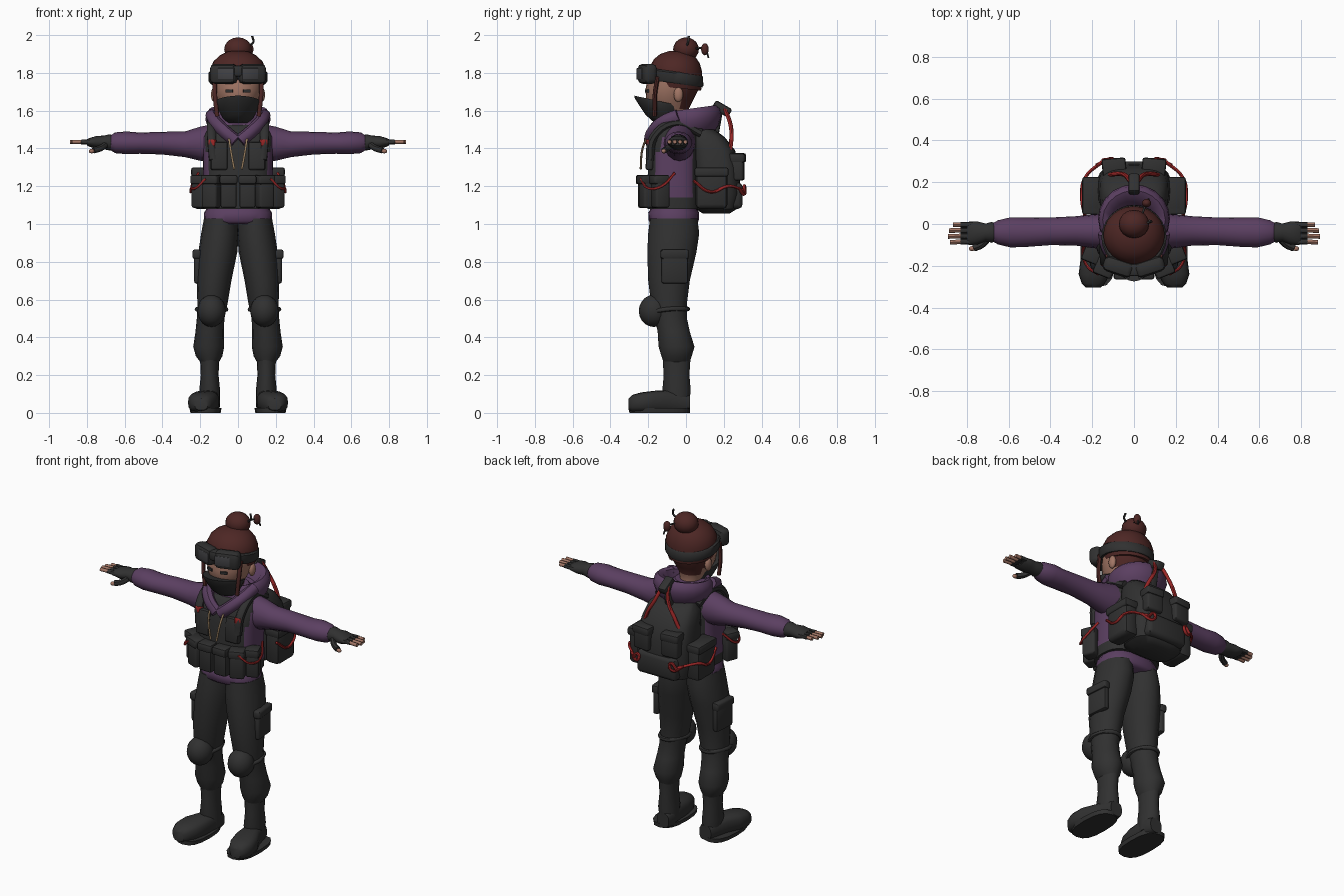
import bpy, bmesh
from math import cos, sin, pi, radians, copysign
from mathutils import Matrix, Vector

if "Cube" in bpy.data.objects:
    bpy.data.objects.remove(bpy.data.objects["Cube"])


def make_material(name, r, g, b):
    mat = bpy.data.materials.new(name)
    mat.use_nodes = True
    mat.diffuse_color = (r, g, b, 1)
    mat.node_tree.nodes["Principled BSDF"].inputs["Base Color"].default_value = (r, g, b, 1)
    return mat


charcoal = make_material("charcoal cloth", .03, .03, .03)
purple = make_material("purple cloth", .105, .05, .12)
auburn = make_material("auburn hair", .075, .02, .018)
red = make_material("red cord", .33, .02, .02)
skin = make_material("skin", .36, .18, .13)
tan = make_material("tan cord", .3, .2, .11)
grey = make_material("grey lens", .055, .055, .06)


def finish(name, mesh, mat, mirror):
    obj = bpy.data.objects.new(name, mesh)
    bpy.context.collection.objects.link(obj)
    mesh.materials.append(mat)
    if mirror:
        obj.modifiers.new("Mirror", "MIRROR")
    return obj


def from_bmesh(name, bm, mat, mirror):
    bmesh.ops.recalc_face_normals(bm, faces=bm.faces)
    mesh = bpy.data.meshes.new(name)
    bm.to_mesh(mesh)
    bm.free()
    return finish(name, mesh, mat, mirror)


def loft(name, mat, rings, axis=2, sides=16, power=2, tilt=0, mirror=False):
    """Skin rings of (position, centre a, centre b, radius a, radius b) along an axis."""
    bm = bmesh.new()
    loops = []
    for t, a, b, ra, rb in rings:
        loop = []
        for i in range(sides):
            c, s = cos(2 * pi * i / sides), sin(2 * pi * i / sides)
            da = copysign(abs(c) ** (2 / power), c) * ra
            db = copysign(abs(s) ** (2 / power), s) * rb
            co = [0, 0, 0]
            co[axis] = t + tilt * db
            co[(axis + 1) % 3] = a + da
            co[(axis + 2) % 3] = b + db
            loop.append(bm.verts.new(co))
        loops.append(loop)
    for low, high in zip(loops, loops[1:]):
        for i in range(sides):
            j = (i + 1) % sides
            bm.faces.new((low[i], low[j], high[j], high[i]))
    bm.faces.new(loops[0][::-1])
    bm.faces.new(loops[-1])
    return from_bmesh(name, bm, mat, mirror)


def box(name, mat, centre, size, bevel=.012, turn=0, lean=0, mirror=False):
    bm = bmesh.new()
    bmesh.ops.create_cube(bm, size=1)
    bmesh.ops.scale(bm, vec=size, verts=bm.verts)
    if bevel:
        bmesh.ops.bevel(bm, geom=bm.edges[:], offset=bevel, segments=2, profile=.5, affect="EDGES")
    spin = Matrix.Rotation(radians(turn), 4, "Z") @ Matrix.Rotation(radians(lean), 4, "X")
    bm.transform(Matrix.Translation(centre) @ spin)
    return from_bmesh(name, bm, mat, mirror)


def ball(name, mat, centre, radii, mirror=False):
    bm = bmesh.new()
    bmesh.ops.create_uvsphere(bm, u_segments=16, v_segments=10, radius=1)
    bm.transform(Matrix.Translation(centre) @ Matrix.Diagonal((*radii, 1)))
    return from_bmesh(name, bm, mat, mirror)


def tube(name, mat, points, radius, mirror=False):
    curve = bpy.data.curves.new(name, "CURVE")
    curve.dimensions = "3D"
    curve.bevel_depth, curve.bevel_resolution, curve.use_fill_caps = radius, 2, True
    curve.resolution_u = 5
    spline = curve.splines.new("BEZIER")
    spline.bezier_points.add(len(points) - 1)
    for bez, co in zip(spline.bezier_points, points):
        bez.co = co
        bez.handle_left_type = bez.handle_right_type = "AUTO"
    helper = bpy.data.objects.new("helper", curve)
    bpy.context.collection.objects.link(helper)
    bpy.context.view_layer.update()
    mesh = bpy.data.meshes.new_from_object(helper.evaluated_get(bpy.context.evaluated_depsgraph_get()))
    bpy.data.objects.remove(helper)
    mesh.materials.clear()
    return finish(name, mesh, mat, mirror)


# Trousers, pockets, knee pads and boots
loft("trouser_leg", charcoal, [
    (.27, .15, -.05, .05, .07), (.3, .153, -.05, .07, .08), (.35, .155, -.05, .082, .095),
    (.43, .15, -.065, .075, .085), (.5, .145, -.08, .073, .085), (.58, .135, -.09, .08, .095),
    (.7, .127, -.09, .092, .11), (.85, .107, -.075, .103, .13), (.95, .095, -.065, .1, .135),
    (1.03, .09, -.065, .09, .125)], mirror=True)
box("cargo_pocket", charcoal, (.21, -.06, .77), (.035, .14, .17), turn=5, mirror=True)
box("cargo_flap", charcoal, (.213, -.06, .84), (.045, .15, .05), turn=5, mirror=True)
ball("knee_pad", charcoal, (.14, -.17, .54), (.075, .08, .085), mirror=True)
tube("knee_strap", charcoal, [(.08, -.16, .54), (.065, -.08, .55), (.14, .01, .55),
                              (.215, -.08, .55), (.2, -.16, .54)], .012, mirror=True)
loft("boot_shaft", charcoal, [
    (.03, .145, -.045, .05, .06), (.12, .15, -.05, .055, .075), (.2, .15, -.05, .047, .068),
    (.31, .15, -.05, .052, .075)], mirror=True)
loft("boot_foot", charcoal, [
    (.02, .05, .145, .045, .04), (-.02, .055, .147, .055, .052), (-.1, .06, .16, .06, .06),
    (-.17, .06, .178, .057, .078), (-.24, .055, .19, .053, .075), (-.285, .05, .195, .045, .055),
    (-.305, .045, .195, .03, .035)], axis=1, power=2.8, mirror=True)
loft("boot_sole", charcoal, [
    (0, .172, -.14, .08, .16), (.025, .172, -.14, .085, .162)], power=2.6, mirror=True)

# Sweatshirt body, hem and sleeves
loft("sweatshirt", purple, [
    (1, 0, -.065, .16, .115), (1.015, 0, -.065, .178, .132), (1.06, 0, -.065, .18, .135),
    (1.075, 0, -.065, .17, .125), (1.2, 0, -.065, .17, .12), (1.35, 0, -.06, .175, .12),
    (1.47, 0, -.05, .18, .11), (1.52, 0, -.045, .14, .1), (1.57, 0, -.04, .08, .08)],
    sides=20, power=2.4)
loft("sleeve", purple, [
    (.13, -.035, 1.43, .085, .1), (.2, -.035, 1.425, .08, .09), (.28, -.033, 1.422, .07, .068),
    (.4, -.035, 1.428, .066, .06), (.52, -.04, 1.428, .07, .056), (.59, -.04, 1.43, .072, .06),
    (.65, -.04, 1.43, .058, .055), (.68, -.04, 1.43, .042, .036)], axis=0, mirror=True)

# Gloves and fingers
loft("glove", charcoal, [
    (.65, -.04, 1.43, .036, .034), (.68, -.04, 1.432, .05, .043), (.71, -.04, 1.432, .042, .036),
    (.75, -.043, 1.432, .055, .034), (.79, -.045, 1.432, .056, .022), (.8, -.045, 1.432, .05, .016)],
    axis=0, mirror=True)
for index, tip in enumerate((.865, .885, .89, .88)):
    y = -.003 - .027 * index
    tube(f"finger_sleeve_{index}", charcoal, [(.77, y, 1.434), (.83, y, 1.435)], .0135, mirror=True)
    tube(f"fingertip_{index}", skin, [(.82, y, 1.435), (tip, y * 1.05, 1.435)], .011, mirror=True)
tube("thumb", charcoal, [(.7, -.07, 1.42), (.73, -.1, 1.4), (.765, -.115, 1.39)], .017, mirror=True)
ball("thumb_tip", skin, (.775, -.118, 1.386), (.015, .012, .012), mirror=True)

# Vest, open at the flanks where the sweatshirt shows
vest = loft("vest", charcoal, [
    (1.08, 0, -.065, .182, .14), (1.14, 0, -.065, .186, .142), (1.24, 0, -.065, .184, .138),
    (1.38, 0, -.062, .186, .138), (1.46, 0, -.055, .188, .128), (1.51, 0, -.05, .16, .11),
    (1.53, 0, -.045, .11, .09)], sides=28, power=2.8)
vest.data.materials.append(purple)
for face in vest.data.polygons:
    if abs(face.normal.x) > .8 and 1.14 < face.center.z < 1.46:
        face.material_index = 1
for label, x, y, wide in (("inner", .05, -.215, .085), ("middle", .14, -.2, .085), ("outer", .2, -.135, .075)):
    turn = 0 if label == "inner" else 22
    box(label + "_pouch", charcoal, (x, y, 1.17), (wide, .08, .17), turn=turn, mirror=True)
    box(label + "_flap", charcoal, (x, y - .006, 1.235), (wide + .01, .09, .05), turn=turn, mirror=True)
box("chest_panel", charcoal, (.1, -.19, 1.36), (.09, .04, .15), lean=-4, mirror=True)
box("chest_tag", red, (.135, -.19, 1.43), (.035, .035, .035), bevel=.005, turn=20, mirror=True)
tube("shoulder_strap", charcoal, [(.13, -.19, 1.34), (.14, -.17, 1.46), (.14, -.05, 1.535),
                                  (.13, .08, 1.48)], .025, mirror=True)
tube("pouch_cord", red, [(.17, -.24, 1.24), (.225, -.2, 1.19), (.245, -.13, 1.2),
                         (.21, -.06, 1.27)], .007, mirror=True)

# Hood lying open around the neck, with lapels and drawstrings
loft("hood", purple, [
    (1.44, 0, .02, .1, .11), (1.5, 0, .025, .155, .15), (1.55, 0, .025, .172, .165),
    (1.59, 0, .022, .168, .16), (1.61, 0, .02, .15, .14), (1.6, 0, .01, .125, .115),
    (1.54, 0, -.01, .1, .1)], sides=20, tilt=.14)
tube("hood_lapel", purple, [(.14, -.04, 1.575), (.12, -.12, 1.54), (.07, -.175, 1.49),
                            (.01, -.19, 1.44)], .034, mirror=True)
tube("drawstring", tan, [(.05, -.2, 1.47), (.04, -.23, 1.4), (.02, -.24, 1.29)], .006, mirror=True)

# Head, painted as hair at the back, and ears
head = loft("head", skin, [
    (1.48, 0, -.04, .06, .06), (1.57, 0, -.05, .06, .065), (1.61, 0, -.085, .085, .1),
    (1.66, 0, -.085, .112, .125), (1.71, 0, -.075, .128, .14), (1.76, 0, -.065, .135, .14),
    (1.82, 0, -.06, .13, .13)], sides=24)
head.data.materials.append(auburn)
for face in head.data.polygons:
    if face.center.y > -.03 and face.center.z > 1.62:
        face.material_index = 1
ball("ear", skin, (.125, -.04, 1.685), (.018, .025, .04), mirror=True)
box("eye", charcoal, (.047, -.207, 1.705), (.04, .009, .016), bevel=0, turn=17, mirror=True)

# Hair cap, bun, side locks and hair ornament
loft("hair_cap", auburn, [
    (1.72, 0, -.055, .132, .135), (1.77, 0, -.055, .146, .142), (1.82, 0, -.053, .147, .138),
    (1.86, 0, -.048, .13, .122), (1.89, 0, -.042, .1, .095), (1.91, 0, -.035, .06, .055),
    (1.916, 0, -.03, .02, .02)], sides=24, tilt=-.1)
ball("hair_bun", auburn, (0, 0, 1.925), (.073, .068, .063))
tube("side_lock", auburn, [(.125, -.15, 1.78), (.122, -.165, 1.68), (.11, -.165, 1.57)], .012, mirror=True)
ball("hair_ornament", auburn, (.06, .1, 1.925), (.022, .02, .032))
tube("hair_pin", charcoal, [(.02, .0, 1.94), (.08, .01, 1.96), (.075, .015, 1.995)], .006)
tube("ornament_pin", charcoal, [(.04, .05, 1.93), (.06, .1, 1.925), (.07, .12, 1.88)], .005)

# Face mask
loft("face_mask", charcoal, [
    (1.53, 0, -.115, .05, .06), (1.56, 0, -.13, .08, .085), (1.6, 0, -.135, .102, .11),
    (1.635, 0, -.14, .118, .13), (1.65, 0, -.14, .117, .135)], sides=24, power=1.75, tilt=-.22)

# Goggles and their band
loft("goggle_band", charcoal, [
    (1.745, 0, -.065, .148, .152), (1.755, 0, -.065, .155, .157), (1.8, 0, -.065, .156, .155),
    (1.808, 0, -.065, .148, .147)], sides=24, tilt=-.14)
box("goggle_frame", charcoal, (.075, -.205, 1.795), (.145, .075, .105), bevel=.025, turn=18, mirror=True)
box("goggle_bridge", charcoal, (0, -.22, 1.81), (.07, .06, .06), bevel=.015)
box("goggle_lens", grey, (.064, -.245, 1.795), (.09, .008, .06), bevel=.003, turn=18, mirror=True)

# Backpack with pockets, flap and handle
loft("backpack", charcoal, [
    (1.055, 0, .16, .11, .07), (1.08, 0, .16, .16, .11), (1.16, 0, .165, .178, .125),
    (1.3, 0, .16, .172, .122), (1.39, 0, .145, .165, .115), (1.46, 0, .115, .15, .09),
    (1.5, 0, .09, .12, .06)], sides=24, power=3.2)
box("back_pocket", charcoal, (.095, .27, 1.3), (.105, .075, .14), turn=-5, mirror=True)
box("back_pocket_flap", charcoal, (.095, .272, 1.35), (.115, .085, .05), turn=-5, mirror=True)
box("lower_pocket", charcoal, (0, .255, 1.15), (.27, .09, .14), bevel=.025)
box("side_pocket", charcoal, (.195, .135, 1.19), (.095, .17, .22), bevel=.025, mirror=True)
box("side_pocket_flap", charcoal, (.198, .135, 1.275), (.1, .18, .05), mirror=True)
box("pack_handle", charcoal, (0, .19, 1.61), (.055, .1, .05), lean=-30)
box("handle_web", charcoal, (0, .17, 1.54), (.05, .03, .14), lean=-10)

# Red straps and lashings on the pack
tube("handle_strap", red, [(.015, .2, 1.62), (.045, .235, 1.53), (.09, .24, 1.45),
                           (.125, .23, 1.37)], .011, mirror=True)
tube("side_lashing", red, [(.235, .04, 1.23), (.25, .13, 1.17), (.235, .22, 1.2),
                           (.15, .3, 1.18)], .008, mirror=True)
tube("lashing_bow", red, [(.15, .305, 1.17), (.11, .31, 1.2), (.12, .31, 1.16),
                          (.18, .28, 1.19)], .009, mirror=True)

# Smooth shading with sharp creases
for obj in bpy.context.view_layer.objects:
    obj.select_set(obj.type == "MESH")
bpy.context.view_layer.objects.active = vest
bpy.ops.object.shade_smooth_by_angle(angle=radians(45))
